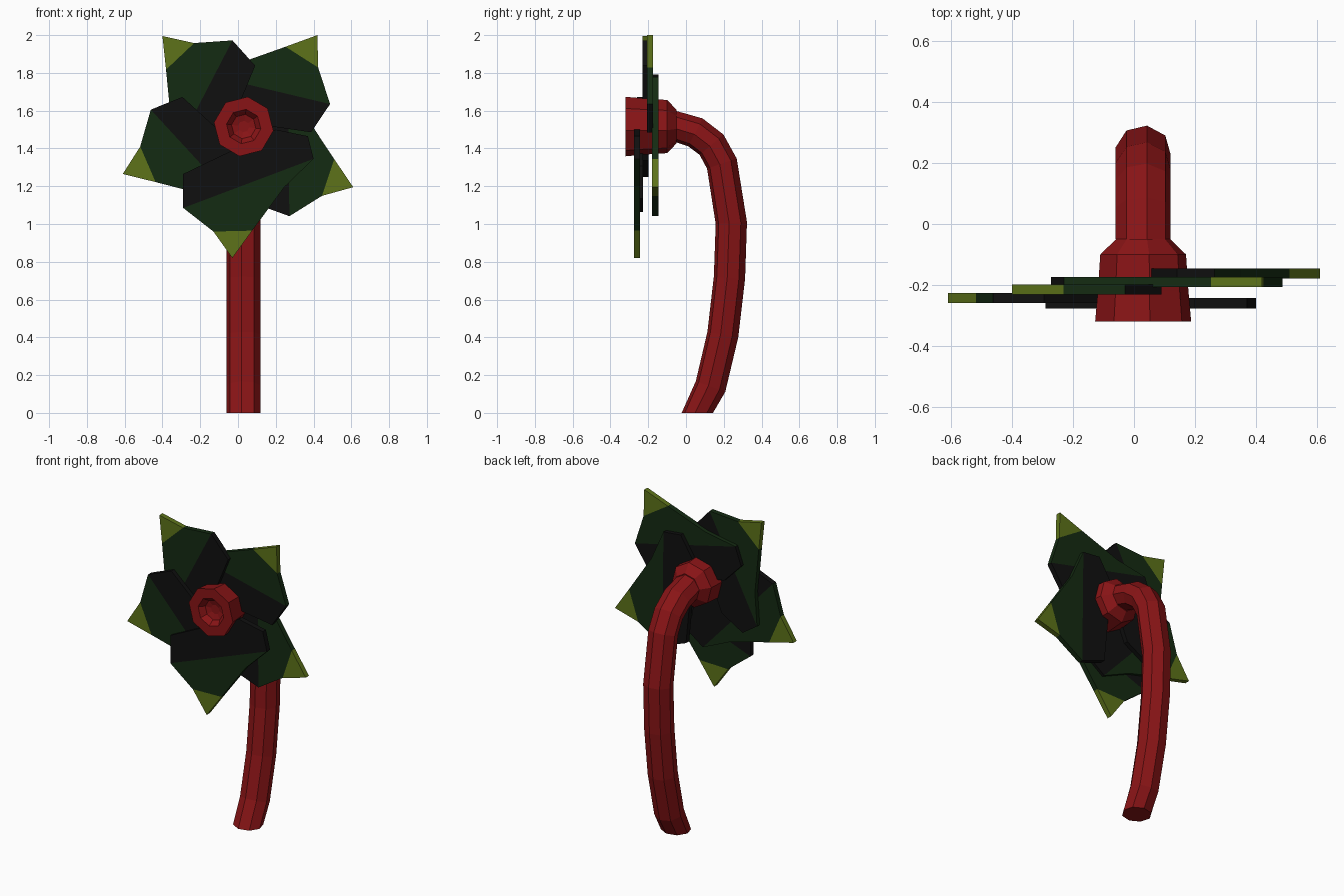
import bpy, bmesh, math
from mathutils import Vector, Matrix

if "Cube" in bpy.data.objects:
    bpy.data.objects.remove(bpy.data.objects["Cube"])

CX, SIDES, TURN = 0.03, 8, math.radians(-8)


def material(name, rgb):
    m = bpy.data.materials.new(name)
    m.diffuse_color = (*rgb, 1)
    m.use_nodes = True
    m.node_tree.nodes["Principled BSDF"].inputs["Base Color"].default_value = m.diffuse_color
    return m


RED = material("stem_red", (0.25, 0.007, 0.008))
BLACK = material("petal_black", (0.005, 0.005, 0.005))
GREEN = material("petal_green", (0.007, 0.024, 0.006))
OLIVE = material("petal_olive", (0.11, 0.17, 0.01))


def finish(name, bm, mats):
    bmesh.ops.recalc_face_normals(bm, faces=bm.faces)
    me = bpy.data.meshes.new(name)
    bm.to_mesh(me)
    bm.free()
    for m in mats:
        me.materials.append(m)
    ob = bpy.data.objects.new(name, me)
    bpy.context.collection.objects.link(ob)


def sweep(name, rings):
    """Rings of (y, z, tangent, radius, in-plane squash), skinned and capped."""
    bm = bmesh.new()
    loops = []
    for y, z, t, r, squash in rings:
        n = Vector((t.y, -t.x)).normalized()   # outward side of the bend
        loop = []
        for i in range(SIDES):
            a = TURN + math.tau * i / SIDES
            d = n * (r * squash * math.sin(a))
            loop.append(bm.verts.new((CX + r * math.cos(a), y + d.x, z + d.y)))
        loops.append(loop)
    for a, b in zip(loops, loops[1:]):
        for i in range(SIDES):
            j = (i + 1) % SIDES
            bm.faces.new((a[i], a[j], b[j], b[i]))
    bm.faces.new(loops[0])
    bm.faces.new(loops[-1])
    finish(name, bm, [RED])


# Curved stem, cut flat at the ground
path = [Vector(p) for p in ((0.06, 0), (0.13, 0.14), (0.195, 0.415), (0.23, 0.715),
                            (0.24, 1.005), (0.19, 1.32), (0.135, 1.42),
                            (0.05, 1.485), (-0.05, 1.515))]
stem = []
for i, p in enumerate(path):
    if i == 0:
        t = Vector((0, 1))
    elif i == len(path) - 1:
        t = Vector((-1, 0))
    else:
        t = (p - path[i - 1]).normalized() + (path[i + 1] - p).normalized()
    stem.append((p.x, p.y, t, 0.091, 0.92))
sweep("stem", stem)

# Flower hub with a shallow recess in front
hub = [(-0.05, 0.09), (-0.10, 0.142), (-0.22, 0.15), (-0.32, 0.159),
       (-0.32, 0.092), (-0.285, 0.065), (-0.275, 0.03)]
sweep("flower_hub", [(y, 1.516, Vector((-1, 0)), r, 1) for y, r in hub])

# Petal outline relative to its tip, in three colour zones
OUTLINE = [(0, 0), (-.10, .14), (-.26, .265), (-.26, .445), (.23, .68),
           (.40, .645), (.43, .525), (.275, .375), (.105, .145)]
ZONES = [(2, 3, 4, 5, 6), (1, 2, 6, 7, 8), (0, 1, 8)]


def petal(name, tip, depth, turn, thick=0.033):
    bm = bmesh.new()
    rot = Matrix.Rotation(math.radians(-turn), 2)
    verts = []
    for p in OUTLINE:
        q = rot @ Vector(p)
        verts.append(bm.verts.new((tip[0] + q.x, depth - thick / 2, tip[1] + q.y)))
    for k, zone in enumerate(ZONES):
        bm.faces.new([verts[i] for i in zone]).material_index = k
    front = bm.faces[:]
    back = bmesh.ops.duplicate(bm, geom=bm.verts[:] + bm.edges[:] + front)
    bmesh.ops.translate(bm, vec=(0, thick, 0),
                        verts=[g for g in back["geom"] if isinstance(g, bmesh.types.BMVert)])
    vmap = back["vert_map"]
    # rim faces take the colour of their zone
    for i, a in enumerate(verts):
        b = verts[(i + 1) % len(verts)]
        k = next(n for n, z in enumerate(ZONES) if i in z and (i + 1) % len(verts) in z)
        bm.faces.new((a, b, vmap[b], vmap[a])).material_index = k
    finish(name, bm, [BLACK, GREEN, OLIVE])


# Five overlapping petals, stepped from front to back
petal("petal_bottom", (-.03, .82), -.26, 0)
petal("petal_left", (-.61, 1.265), -.243, 68)
petal("petal_upper_left", (-.40, 1.995), -.215, 138)
petal("petal_upper_right", (.42, 2.0), -.19, 214)
petal("petal_right", (.61, 1.195), -.163, 290)
